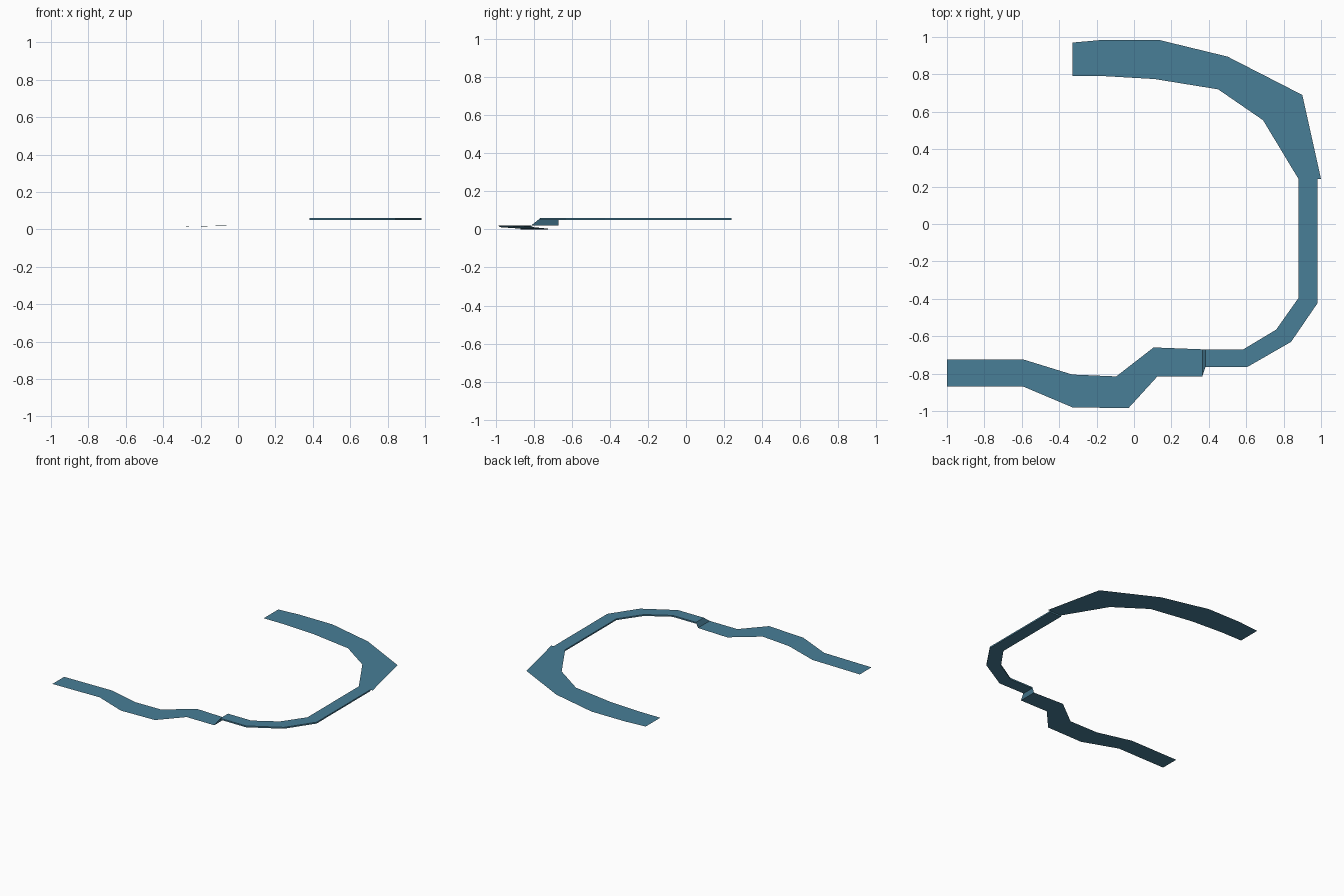
import bpy

if "Cube" in bpy.data.objects:
    bpy.data.objects.remove(bpy.data.objects["Cube"])

teal = bpy.data.materials.new("teal")
teal.diffuse_color = (0.065, 0.21, 0.31, 1)
teal.use_nodes = True
teal.node_tree.nodes["Principled BSDF"].inputs["Base Color"].default_value = teal.diffuse_color


def ribbon(name, outer, inner, heights, thickness=0.0):
    """Band of quads between two rails; optional thickness goes downwards."""
    n = len(outer)
    verts = [(x, y, z) for (x, y), z in zip(outer, heights)]
    verts += [(x, y, z) for (x, y), z in zip(inner, heights)]
    faces = [(i, n + i, n + i + 1, i + 1) for i in range(n - 1)]
    mesh = bpy.data.meshes.new(name)
    mesh.from_pydata(verts, [], faces)
    mesh.materials.append(teal)
    obj = bpy.data.objects.new(name, mesh)
    bpy.context.collection.objects.link(obj)
    if thickness:
        mod = obj.modifiers.new("thickness", 'SOLIDIFY')
        mod.thickness = thickness
        mod.offset = -1
    return obj


TOP, LOW = 0.06, 0.02

# wide flat curve at the back
ribbon("back_curve",
       [(-0.33, 0.97), (-0.16, 0.985), (0.13, 0.985), (0.5, 0.895), (0.9, 0.69), (1.0, 0.24)],
       [(-0.33, 0.79), (-0.15, 0.79), (0.11, 0.775), (0.45, 0.72), (0.69, 0.555), (0.88, 0.24)],
       [TOP] * 6)

# raised narrow slab on the right side
ribbon("raised_bend",
       [(0.98, 0.24), (0.98, -0.425), (0.84, -0.63), (0.605, -0.765), (0.382, -0.765)],
       [(0.88, 0.24), (0.88, -0.395), (0.76, -0.565), (0.585, -0.67), (0.382, -0.67)],
       [TOP] * 5, 0.011)

# short steep step down
ribbon("step_ramp",
       [(0.382, -0.765), (0.365, -0.815)],
       [(0.382, -0.67), (0.365, -0.67)],
       [TOP, LOW])

# low winding path to the left, sinking gently to the ground
ribbon("front_path",
       [(0.365, -0.815), (0.125, -0.815), (-0.03, -0.985), (-0.33, -0.98), (-0.59, -0.87), (-1, -0.87)],
       [(0.365, -0.67), (0.105, -0.66), (-0.095, -0.815), (-0.33, -0.805), (-0.59, -0.725), (-1, -0.725)],
       [LOW, LOW, LOW, 0.012, 0.004, 0.0])
